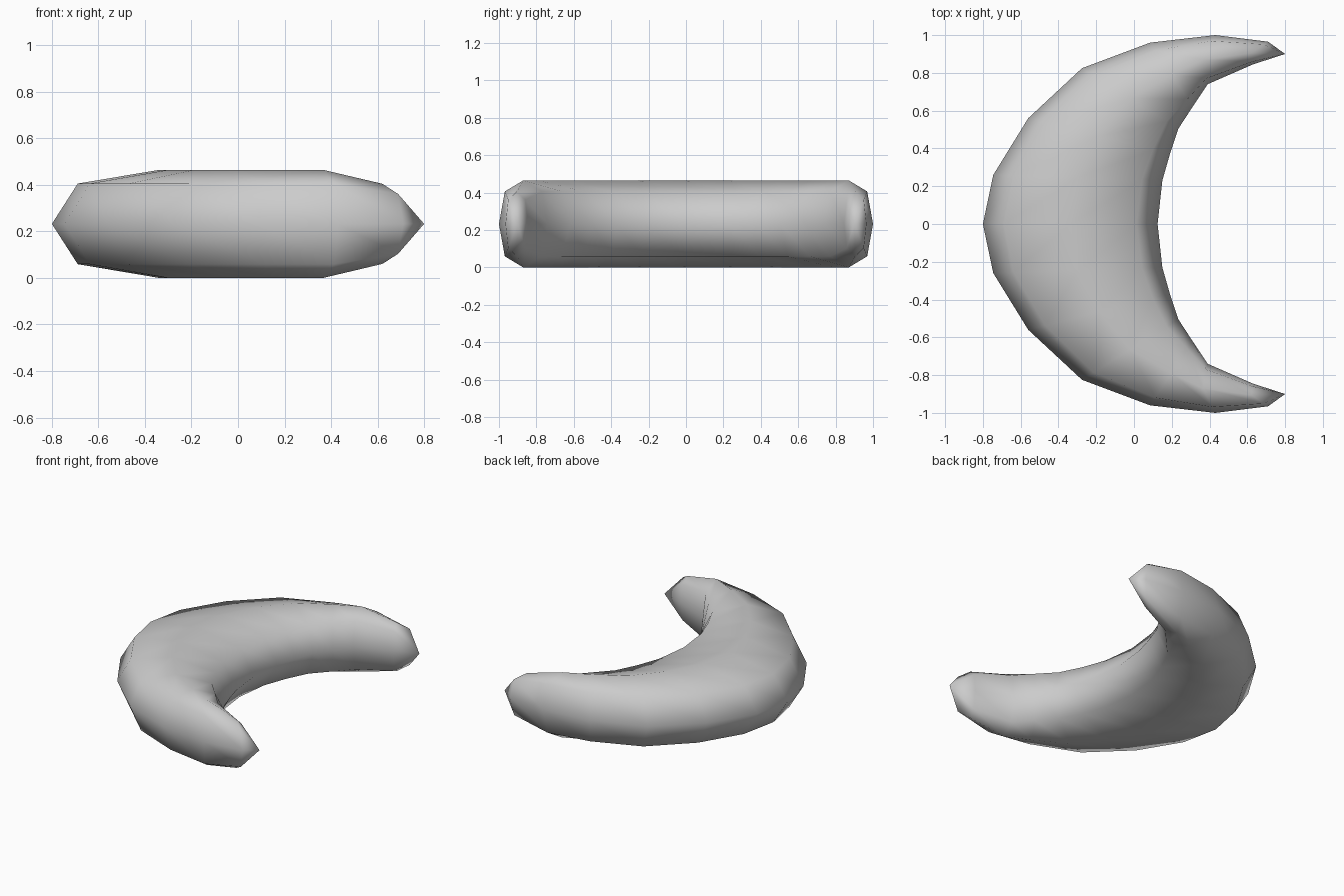
import bpy, bmesh
from mathutils import Vector

if "Cube" in bpy.data.objects:
    bpy.data.objects.remove(bpy.data.objects["Cube"])

MID = 0.2325  # half of the crescent's thickness

# Half of the crescent: outer edge, inner edge, half height, top-point x shift
HALF = [
    ((-0.80, 0.00), (0.125, 0.00), MID, 0),
    ((-0.745, 0.26), (0.15, 0.23), MID, 0),
    ((-0.56, 0.56), (0.19, 0.37), MID, 0),
    ((-0.275, 0.825), (0.235, 0.505), MID, 0),
    ((0.085, 0.96), (0.31, 0.62), MID, 0),
    ((0.43, 1.00), (0.39, 0.74), MID, -0.045),
    ((0.71, 0.965), (0.63, 0.845), 0.1725, -0.05),
]
TIP = (0.80, 0.90)
# Rounded octagonal cross-section: (across, up)
SECTION = [(1, 0), (0.76, 0.745), (0, 1), (-0.76, 0.745),
           (-1, 0), (-0.76, -0.745), (0, -1), (0.76, -0.745)]


def flip(p):
    return (p[0], -p[1])


stations = [(flip(o), flip(i), h, s) for o, i, h, s in reversed(HALF[1:])] + HALF

bm = bmesh.new()
rings = []
for outer, inner, h, shift in stations:
    o, i = Vector(outer), Vector(inner)
    ring = []
    for a, b in SECTION:
        p = (o + i) / 2 + (o - i) / 2 * a
        ring.append(bm.verts.new((p.x + shift * (1 - abs(a)), p.y, MID + b * h)))
    rings.append(ring)

# Body skin
n = len(SECTION)
for r, q in zip(rings, rings[1:]):
    for k in range(n):
        bm.faces.new((r[k], r[(k + 1) % n], q[(k + 1) % n], q[k]))

# Pointed horns
for ring, tip in ((rings[0], flip(TIP)), (rings[-1], TIP)):
    v = bm.verts.new((*tip, MID))
    for k in range(n):
        bm.faces.new((ring[k], ring[(k + 1) % n], v))

bmesh.ops.recalc_face_normals(bm, faces=bm.faces)
for f in bm.faces:
    f.smooth = True
mesh = bpy.data.meshes.new("crescent")
bm.to_mesh(mesh)
bm.free()
bpy.context.collection.objects.link(bpy.data.objects.new("crescent", mesh))
